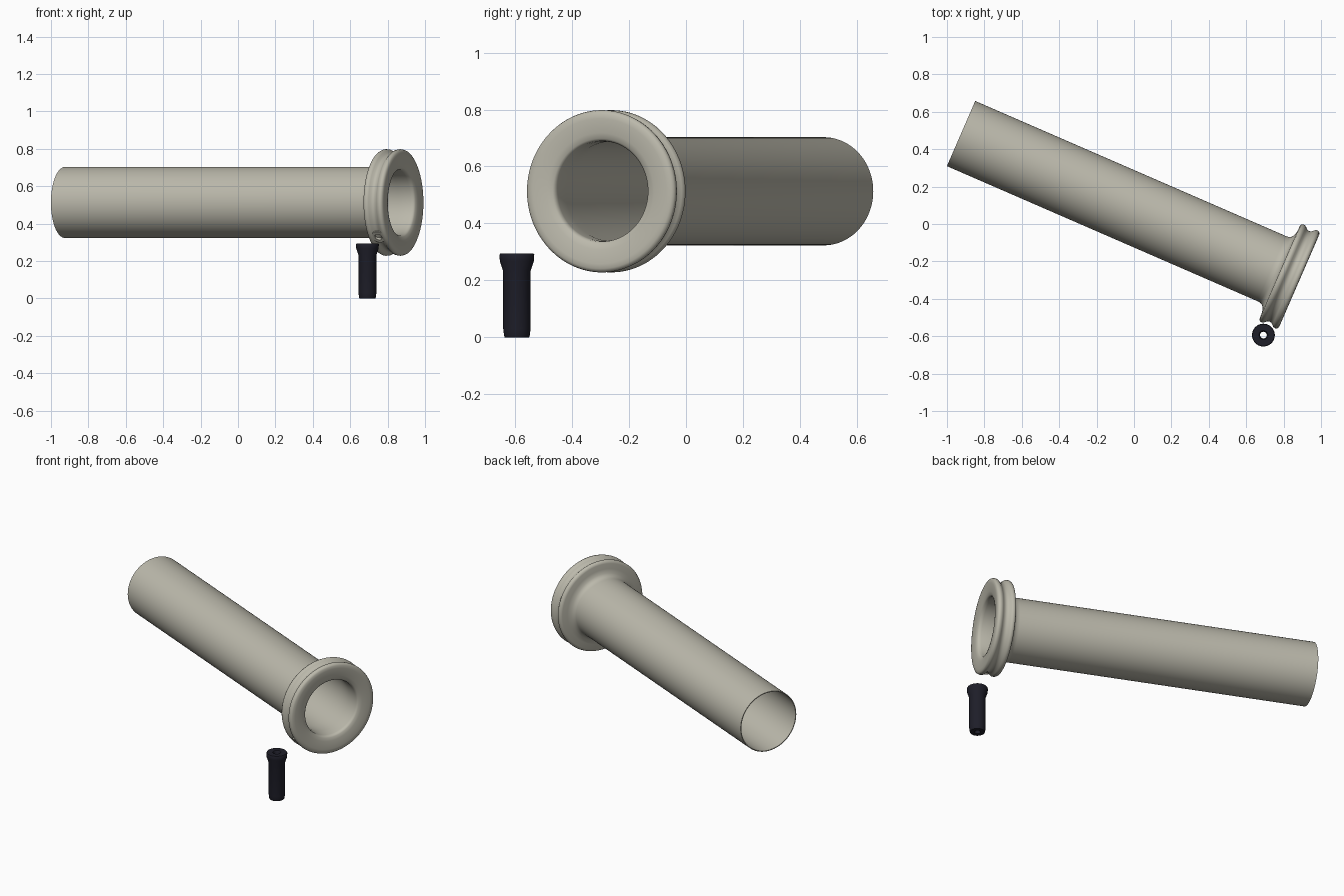
import bpy, bmesh, math
from mathutils import Vector, Matrix

if "Cube" in bpy.data.objects:
    bpy.data.objects.remove(bpy.data.objects["Cube"])


def material(name, rgb):
    m = bpy.data.materials.new(name)
    m.diffuse_color = (*rgb, 1)
    m.use_nodes = True
    m.node_tree.nodes["Principled BSDF"].inputs["Base Color"].default_value = m.diffuse_color
    return m


putty = material("warm_grey", (0.50, 0.485, 0.41))
rubber = material("dark_rubber", (0.013, 0.013, 0.022))


def lathe(name, profile, segs, mat, matrix, smooth_angle):
    """Revolve a closed (radius, height) outline around local z."""
    bm = bmesh.new()
    rings = []
    for i in range(segs):
        a = 2 * math.pi * i / segs
        rings.append([bm.verts.new((r * math.cos(a), r * math.sin(a), h))
                      for r, h in profile])
    n = len(profile)
    for i in range(segs):
        p, q = rings[i], rings[(i + 1) % segs]
        for j in range(n):
            k = (j + 1) % n
            bm.faces.new((p[j], q[j], q[k], p[k]))
    bmesh.ops.recalc_face_normals(bm, faces=bm.faces)
    me = bpy.data.meshes.new(name)
    bm.to_mesh(me)
    bm.free()
    me.materials.append(mat)
    ob = bpy.data.objects.new(name, me)
    bpy.context.collection.objects.link(ob)
    ob.matrix_world = matrix
    bpy.ops.object.select_all(action='DESELECT')
    ob.select_set(True)
    bpy.context.view_layer.objects.active = ob
    bpy.ops.object.shade_smooth_by_angle(angle=math.radians(smooth_angle))
    return ob


def frame(origin, direction):
    return Matrix.Translation(origin) @ direction.to_track_quat('Z', 'Y').to_matrix().to_4x4()


# Tube axis: local z points out of the flanged mouth, z = 0 at its face
ang = math.radians(-23.5)
axis = Vector((math.cos(ang), math.sin(ang), 0))
side = Vector((math.sin(ang), -math.cos(ang), 0))
mouth = Vector((0.882, -0.302, 0.513))

# Hollow tube with double-ridged flange
tube_profile = [
    (0.190, -1.970), (0.190, -1.960), (0.190, -0.160),
    (0.192, -0.142), (0.198, -0.130), (0.210, -0.120), (0.235, -0.113),
    (0.268, -0.112), (0.280, -0.108), (0.285, -0.098), (0.284, -0.088),
    (0.278, -0.079), (0.268, -0.070), (0.264, -0.058), (0.266, -0.045),
    (0.275, -0.035), (0.283, -0.026), (0.285, -0.015), (0.282, -0.005),
    (0.272, 0.001), (0.255, 0.002), (0.230, 0.000), (0.205, -0.003),
    (0.185, -0.008), (0.177, -0.015), (0.175, -0.030), (0.175, -0.100),
    (0.185, -0.200), (0.185, -1.960), (0.185, -1.970),
]
lathe("flanged_tube", tube_profile, 96, putty, frame(mouth, axis), 60)

# Small socket in the flange groove
out = (side * 0.75 - Vector((0, 0, 1)) * 0.66).normalized()
socket_profile = [(0.028, 0.24), (0.028, 0.262), (0.038, 0.272),
                  (0.038, 0.280), (0.020, 0.280), (0.020, 0.24)]
lathe("groove_socket", socket_profile, 24, putty,
      frame(mouth - axis * 0.052, out), 35)

# Loose hollow plug
plug_profile = [
    (0.043, 0.000), (0.045, 0.006), (0.048, 0.030), (0.048, 0.232),
    (0.060, 0.268), (0.061, 0.290), (0.058, 0.295),
    (0.024, 0.295), (0.018, 0.285), (0.018, 0.000),
]
lathe("plug", plug_profile, 40, rubber,
      Matrix.Translation((0.692, -0.594, 0)), 35)
